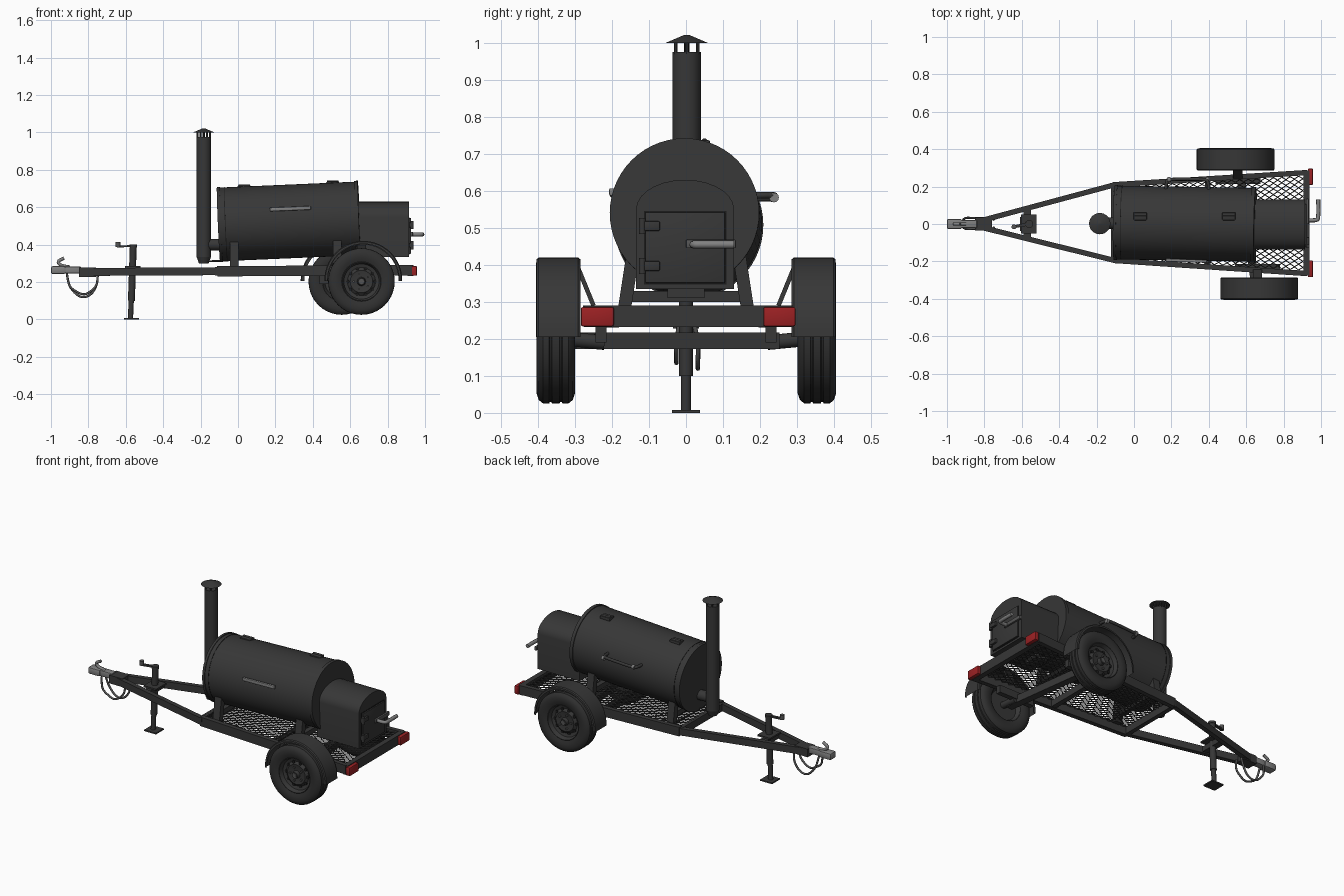
import bpy, bmesh, math
from mathutils import Vector, Matrix

if "Cube" in bpy.data.objects:
    bpy.data.objects.remove(bpy.data.objects["Cube"])

def mat(name, r, g, b):
    m = bpy.data.materials.new(name)
    m.diffuse_color = (r, g, b, 1)
    m.use_nodes = True
    m.node_tree.nodes["Principled BSDF"].inputs["Base Color"].default_value = m.diffuse_color
    return m

STEEL = mat("charcoal_steel", 0.038, 0.038, 0.038)
RUBBER = mat("tyre_rubber", 0.03, 0.03, 0.03)
BLACK = mat("black_recess", 0.012, 0.012, 0.012)
SILVER = mat("bare_metal", 0.22, 0.22, 0.22)
GREY = mat("dull_grey", 0.09, 0.09, 0.09)
RED = mat("lamp_red", 0.33, 0.015, 0.017)

def finish(name, bm, material, angle=35):
    bmesh.ops.recalc_face_normals(bm, faces=bm.faces)
    me = bpy.data.meshes.new(name)
    bm.to_mesh(me)
    bm.free()
    me.shade_smooth()
    me.set_sharp_from_angle(angle=math.radians(angle))
    me.materials.append(material)
    ob = bpy.data.objects.new(name, me)
    bpy.context.collection.objects.link(ob)
    return ob

def place(a, b):
    """Matrix with local X running from a to b, centred between them."""
    a, b = Vector(a), Vector(b)
    return Matrix.Translation((a + b) / 2) @ (b - a).to_track_quat('X', 'Z').to_matrix().to_4x4()

def beam(name, a, b, w, h, material=STEEL, bevel=0.0):
    bm = bmesh.new()
    bmesh.ops.create_cube(bm, size=1)
    length = (Vector(b) - Vector(a)).length
    bmesh.ops.scale(bm, vec=(length, w, h), verts=bm.verts)
    if bevel:
        bmesh.ops.bevel(bm, geom=bm.edges[:], offset=bevel, segments=2, affect='EDGES', profile=0.5)
    bm.transform(place(a, b))
    return finish(name, bm, material)

def box(name, x, y, z, material=STEEL, bevel=0.0):
    cy, cz = sum(y) / 2, sum(z) / 2
    return beam(name, (x[0], cy, cz), (x[1], cy, cz), y[1] - y[0], z[1] - z[0], material, bevel)

def rod(name, a, b, r, material=STEEL, r2=None, seg=32):
    bm = bmesh.new()
    bmesh.ops.create_cone(bm, cap_ends=True, segments=seg, radius1=r, radius2=r if r2 is None else r2,
                          depth=(Vector(b) - Vector(a)).length)
    bm.transform(place(a, b) @ Matrix.Rotation(math.pi / 2, 4, 'Y'))
    return finish(name, bm, material)

def tube(name, pts, r, material=STEEL, sides=8, steps=6):
    """Round bar along a smoothed path."""
    pts = [Vector(p) for p in pts]
    path = []
    for i in range(len(pts) - 1):
        p0, p1, p2, p3 = pts[max(i - 1, 0)], pts[i], pts[i + 1], pts[min(i + 2, len(pts) - 1)]
        for k in range(steps):
            t = k / steps
            path.append(0.5 * (2 * p1 + (p2 - p0) * t + (2 * p0 - 5 * p1 + 4 * p2 - p3) * t * t
                               + (3 * p1 - p0 - 3 * p2 + p3) * t ** 3))
    path.append(pts[-1])
    bm = bmesh.new()
    q, last, rings = None, None, []
    for i, p in enumerate(path):
        d = (path[min(i + 1, len(path) - 1)] - path[max(i - 1, 0)]).normalized()
        q = d.to_track_quat('Z', 'Y') if q is None else last.rotation_difference(d) @ q
        last = d
        rings.append([bm.verts.new(p + q @ Vector((r * math.cos(a), r * math.sin(a), 0)))
                      for a in (2 * math.pi * k / sides for k in range(sides))])
    for A, B in zip(rings, rings[1:]):
        for k in range(sides):
            bm.faces.new((A[k], A[(k + 1) % sides], B[(k + 1) % sides], B[k]))
    bm.faces.new(rings[0])
    bm.faces.new(rings[-1])
    return finish(name, bm, material, 50)

def lathe(name, profile, centre, side, material, seg=40, a0=0, sweep=2 * math.pi):
    """Spin (radius, outward) points around the wheel axis."""
    bm = bmesh.new()
    full = sweep > 6.28
    n = seg if full else seg + 1
    rows = []
    for i in range(n):
        a = a0 + sweep * i / seg
        rows.append([bm.verts.new((centre[0] + r * math.cos(a), centre[1] + side * o,
                                   centre[2] + r * math.sin(a))) for r, o in profile])
    for i in range(seg):
        A, B = rows[i], rows[(i + 1) % n]
        for k in range(len(profile) - 1):
            bm.faces.new((A[k], A[k + 1], B[k + 1], B[k]))
    return finish(name, bm, material)

# Cooking barrel, slightly tilted
L, R = Vector((-0.10, 0.008, 0.508)), Vector((0.64, -0.004, 0.54))
M = lambda t: L.lerp(R, t)
rod("barrel", L, R, 0.197, seg=56)
rod("barrel_front_band", M(-0.006), M(0.015), 0.201, seg=56)
rod("barrel_rear_flange", M(0.985), M(1.012), 0.202, seg=56)
rod("barrel_door_seam", M(0.045), M(0.05), 0.1985, BLACK, seg=56)
for t in (0.18, 0.82):
    c = M(t)
    box("lid_hinge", (c.x - 0.035, c.x + 0.035), (0.02, 0.065), (c.z + 0.18, c.z + 0.203), bevel=0.005)
    rod("lid_hinge_pin", (c.x - 0.03, 0.05, c.z + 0.199), (c.x + 0.03, 0.05, c.z + 0.199), 0.009, seg=12)
beam("front_handle_bar", (0.17, -0.193, 0.588), (0.39, -0.2, 0.597), 0.016, 0.02, SILVER, 0.004)
tube("back_handle", [(0.17, 0.18, 0.58), (0.175, 0.22, 0.58), (0.20, 0.238, 0.58), (0.37, 0.238, 0.588),
                     (0.395, 0.22, 0.588), (0.40, 0.18, 0.588)], 0.009, STEEL)
for x in (0.18, 0.385):
    rod("back_handle_grip_end", (x, 0.238, 0.582), (x + 0.015, 0.238, 0.582), 0.013, SILVER, seg=12)

# Saddle legs under the barrel
for x in (-0.02, 0.53):
    for s in (-1, 1):
        beam("saddle_leg", (x, s * 0.168, 0.27), (x, s * 0.145, 0.42), 0.045, 0.035)
    box("saddle_cross_bar", (x - 0.015, x + 0.015), (-0.16, 0.16), (0.30, 0.33))

# Firebox with an arched top
bm = bmesh.new()
prof = [(-0.135, 0.335), (0.13, 0.335)] + [(-0.0025 + 0.1325 * math.cos(a), 0.55 + 0.08 * math.sin(a))
                                        for a in (math.pi * k / 14 for k in range(15))]
face = bm.faces.new([bm.verts.new((0.63, y, z)) for y, z in prof])
ext = bmesh.ops.extrude_face_region(bm, geom=[face])
for v in ext["geom"]:
    if isinstance(v, bmesh.types.BMVert):
        v.co.x = 0.915
finish("firebox", bm, STEEL, 30)
box("firebox_door_gap", (0.91, 0.917), (-0.114, 0.109), (0.347, 0.546), BLACK)
box("firebox_door", (0.91, 0.925), (-0.11, 0.105), (0.351, 0.542), bevel=0.003)
for z in (0.505, 0.397):
    box("door_hinge", (0.915, 0.937), (-0.125, -0.07), (z - 0.013, z + 0.013), bevel=0.004)
    rod("door_hinge_pin", (0.93, -0.118, z - 0.022), (0.93, -0.118, z + 0.022), 0.009, seg=12)
tube("door_latch_handle", [(0.92, 0.02, 0.455), (0.975, 0.022, 0.455), (0.985, 0.045, 0.455),
                           (0.985, 0.13, 0.455)], 0.011, SILVER)
box("door_latch_plate", (0.92, 0.935), (0.0, 0.135), (0.445, 0.468), GREY, 0.003)
box("ash_drain", (0.66, 0.74), (-0.05, 0.05), (0.31, 0.34))

# Chimney stack and its duct
X = -0.183
rod("stack", (X, 0.002, 0.335), (X, 0.002, 0.975), 0.0385)
rod("stack_base", (X, 0.002, 0.30), (X, 0.002, 0.335), 0.026, r2=0.0385)
rod("stack_duct", (X, 0.002, 0.40), (-0.09, 0.005, 0.40), 0.03)
rod("stack_drip_rod", (X, 0.0, 0.31), (-0.05, 0.0, 0.315), 0.005, seg=8)
rod("stack_core", (X, 0.002, 0.97), (X, 0.002, 1.003), 0.008, BLACK, seg=10)
for k in range(6):
    a = k * math.pi / 3
    c, s = 0.034 * math.cos(a), 0.034 * math.sin(a)
    rod("cap_post", (X + c, 0.002 + s, 0.97), (X + c, 0.002 + s, 1.002), 0.005, seg=8)
rod("rain_cap", (X, 0.002, 1.0), (X, 0.002, 1.021), 0.057, r2=0.008)

# Trailer frame
F, B, ZF, ZB = -0.11, 0.925, 0.258, 0.263
half = {1: (0.21, 0.275), -1: (0.195, 0.265)}
for s in (-1, 1):
    f, b = half[s]
    beam("side_rail", (F, s * f, ZF), (B, s * b, ZB), 0.028, 0.055)
    beam("tongue_rail", (F + 0.015, s * (f + 0.002), 0.258), (-0.84, s * 0.012, 0.254), 0.028, 0.042)
box("front_cross_beam", (F - 0.012, F + 0.015), (-0.2, 0.215), (0.235, 0.28))
box("rear_cross_beam", (0.905, 0.937), (-0.275, 0.285), (0.232, 0.29))
box("middle_cross_beam", (0.38, 0.41), (-0.22, 0.235), (0.235, 0.275))
for y in ((-0.284, -0.195), (0.209, 0.296)):
    box("tail_lamp", (0.93, 0.957), y, (0.234, 0.286), RED, 0.005)

# Expanded metal deck: diamond lattice turned to bars
bm = bmesh.new()
NX, NY = 46, 34
def knot(i, j):
    x = F + (B - F) * i / NX
    t, u = j / NY, i / NX
    lo, hi = -(0.195 + 0.07 * u), 0.21 + 0.065 * u
    return bm.verts.new((x, lo + (hi - lo) * t, 0.277))
for i in range(1, NX):
    for j in range(1, NY):
        if (i + j) % 2 == 0:
            bm.faces.new([knot(i - 1, j), knot(i, j - 1), knot(i + 1, j), knot(i, j + 1)])
bmesh.ops.remove_doubles(bm, verts=bm.verts, dist=0.0005)
deck = finish("mesh_deck", bm, STEEL)
wire = deck.modifiers.new("bars", 'WIREFRAME')
wire.thickness = 0.0075
wire.use_even_offset = False

# Skewed axle, wheels and fenders
tyre = [(0.103, -0.042), (0.125, -0.051), (0.15, -0.052), (0.168, -0.046), (0.177, -0.035), (0.178, -0.018),
        (0.173, -0.016), (0.173, -0.012), (0.178, -0.01), (0.178, 0.01), (0.173, 0.012), (0.173, 0.016),
        (0.178, 0.018), (0.177, 0.035), (0.168, 0.046), (0.15, 0.052), (0.125, 0.051), (0.103, 0.042)]
rim = [(0, -0.02), (0.09, -0.02), (0.104, -0.043), (0.108, -0.04), (0.108, 0.042), (0.103, 0.045),
       (0.094, 0.02), (0.075, 0.014), (0.06, 0.026), (0.04, 0.022), (0, 0.022)]
for s, cx, cy in ((-1, 0.66, 0.352), (1, 0.555, 0.354)):
    c = (cx, s * cy, 0.203)
    lathe("tyre", tyre, c, s, RUBBER)
    lathe("wheel_rim", rim, c, s, STEEL)
    rod("hub_cap", (cx, s * (cy + 0.02), 0.203), (cx, s * (cy + 0.042), 0.203), 0.024, STEEL, 0.018, 20)
    rod("hub_centre", (cx, s * (cy + 0.04), 0.203), (cx, s * (cy + 0.045), 0.203), 0.013, GREY, seg=16)
    for k in range(10):
        a = k * math.pi / 5
        p, q = math.cos(a), math.sin(a)
        rod("rim_slot", (cx + 0.073 * p, s * (cy + 0.01), 0.203 + 0.073 * q),
            (cx + 0.073 * p, s * (cy + 0.022), 0.203 + 0.073 * q), 0.009, BLACK, seg=10)
        if k % 2:
            rod("lug_nut", (cx + 0.042 * p, s * (cy + 0.02), 0.203 + 0.042 * q),
                (cx + 0.042 * p, s * (cy + 0.034), 0.203 + 0.042 * q), 0.006, GREY, seg=6)
    fc = (cx + (0.01 if s < 0 else -0.012), s * 0.345, 0.212)
    fender = [(0.192, 0.06), (0.203, 0.059), (0.208, 0.053), (0.208, -0.053), (0.203, -0.06), (0.188, -0.06),
              (0.188, -0.056), (0.201, -0.054), (0.203, -0.05), (0.203, 0.05), (0.192, 0.06)]
    lathe("fender", fender, fc, s, STEEL, 24, math.radians(-2), math.radians(184))
    beam("fender_bracket", (cx, s * 0.25, 0.29), (cx, s * 0.295, 0.40), 0.05, 0.012)
    box("spring_hanger", (cx - 0.12, cx + 0.12), sorted((s * 0.215, s * 0.245)), (0.19, 0.235))
    rod("axle_stub", (cx, s * 0.22, 0.19), (cx, s * cy, 0.203), 0.02, seg=16)
beam("axle_beam", (0.645, -0.30, 0.195), (0.57, 0.25, 0.195), 0.045, 0.045)

# Tongue jack with crank
J = -0.57
box("jack_foot", (J - 0.04, J + 0.04), (-0.038, 0.038), (0.0, 0.008))
rod("jack_inner_tube", (J - 0.005, 0, 0.005), (J, 0, 0.12), 0.014, seg=20)
rod("jack_outer_tube", (J, 0, 0.10), (J + 0.01, 0, 0.39), 0.0185, seg=20)
box("jack_bracket", (J - 0.035, J + 0.05), (-0.05, 0.05), (0.275, 0.285))
box("jack_cross_bar", (J - 0.02, J + 0.02), (-0.08, 0.08), (0.24, 0.272))
rod("jack_cap", (J + 0.01, 0, 0.385), (J + 0.01, 0, 0.40), 0.021, seg=20)
beam("crank_arm", (J + 0.01, 0, 0.393), (J - 0.075, -0.015, 0.39), 0.016, 0.01)
rod("crank_knob", (J - 0.072, -0.015, 0.388), (J - 0.072, -0.015, 0.415), 0.013, GREY, seg=14)

# Coupler, latch and safety chains
box("coupler_socket", (-1.0, -0.92), (-0.028, 0.028), (0.243, 0.285), SILVER, 0.01)
box("coupler_neck", (-0.94, -0.84), (-0.021, 0.021), (0.247, 0.283), SILVER, 0.004)
box("tongue_plate", (-0.85, -0.76), (-0.035, 0.035), (0.228, 0.278), STEEL)
tube("coupler_latch", [(-0.90, 0, 0.28), (-0.945, 0, 0.29), (-0.96, 0, 0.31), (-0.93, 0, 0.328)], 0.009, SILVER)
for y, low in ((0.032, 0.12), (-0.026, 0.135)):
    tube("safety_chain", [(-0.915, y * 0.6, 0.245), (-0.90, y, 0.18), (-0.86, y, low + 0.012), (-0.82, y, low),
                          (-0.78, y, low + 0.022), (-0.755, y, 0.19), (-0.75, y * 0.7, 0.24)], 0.006, GREY)
